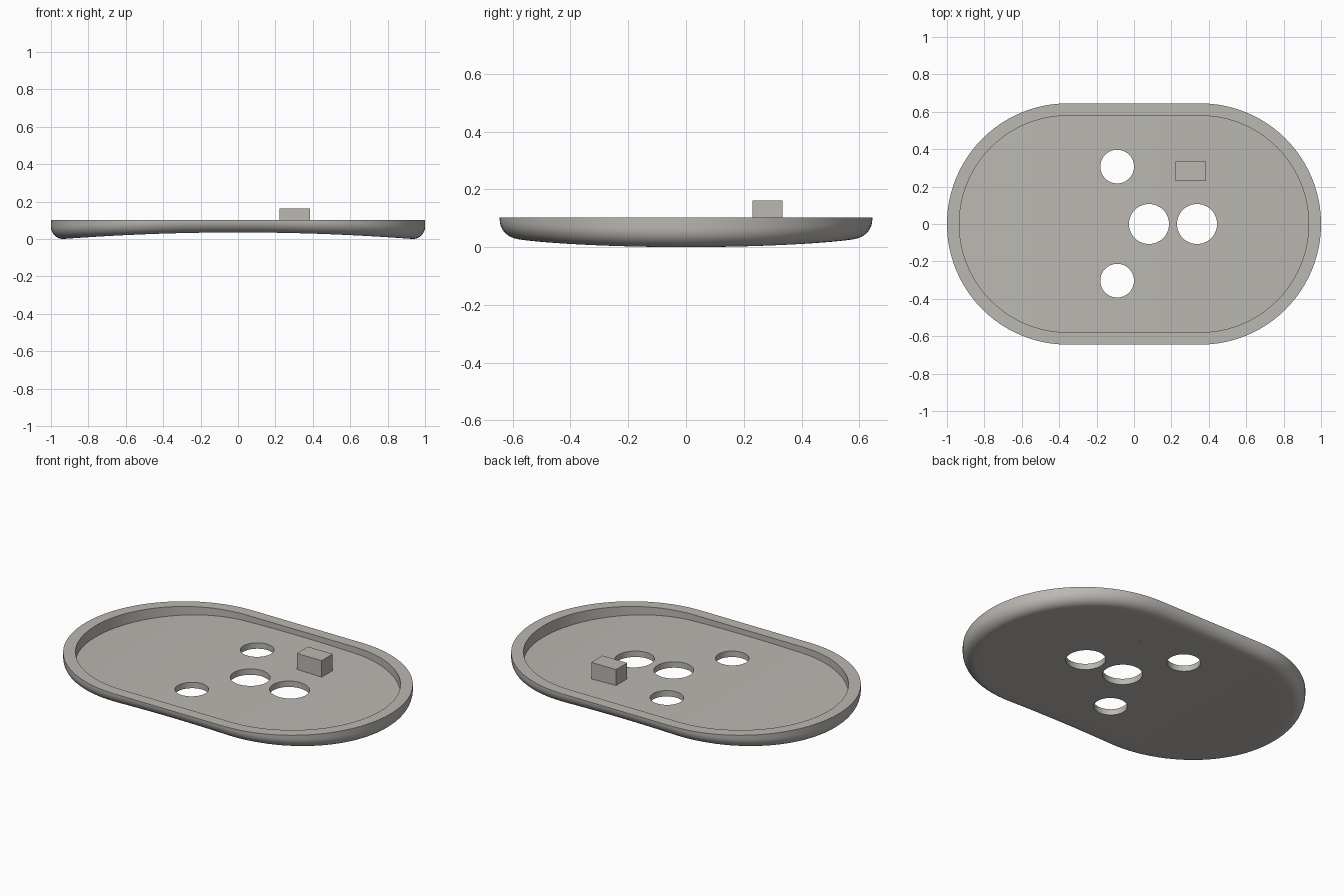
import bpy, bmesh, math

if "Cube" in bpy.data.objects:
    bpy.data.objects.remove(bpy.data.objects["Cube"])

R, HALF = 0.645, 0.355          # end radius and half length of the straight sides
TOP, ARCH, FILLET = 0.102, 0.035, 0.065
WALL, THICK = 0.066, 0.035

grey = bpy.data.materials.new("warm grey")
grey.diffuse_color = (0.50, 0.48, 0.45, 1)
grey.use_nodes = True
grey.node_tree.nodes["Principled BSDF"].inputs["Base Color"].default_value = grey.diffuse_color


def new_object(name, bm):
    bmesh.ops.recalc_face_normals(bm, faces=bm.faces)
    mesh = bpy.data.meshes.new(name)
    bm.to_mesh(mesh)
    bm.free()
    mesh.materials.append(grey)
    ob = bpy.data.objects.new(name, mesh)
    bpy.context.collection.objects.link(ob)
    return ob


def outline(inset, arc=48, straight=12):
    """Rounded-end outline moved inward by inset."""
    r, pts = R - inset, []
    for side in (1, -1):
        for i in range(arc):
            a = math.pi * (i / arc - 0.5)
            pts.append((side * (HALF + r * math.cos(a)), side * r * math.sin(a)))
        for i in range(straight):
            pts.append((side * HALF * (1 - 2 * i / straight), side * r))
    return pts


def arch(x):
    """Height of the bowed underside."""
    return ARCH * (1 - (x / (1 - FILLET)) ** 2)


# Tray: rings from the middle of the underside, round the rim, to the middle of the floor
rings = []
for i in range(8):
    d = R + (FILLET - R) * i / 8
    rings.append([(x, y, arch(x)) for x, y in outline(d)])
base = outline(FILLET)
for i in range(11):
    a = math.pi / 2 * i / 10
    d = FILLET * (1 - math.sin(a))
    h = FILLET * (1 - math.cos(a))
    rings.append([(x, y, arch(bx) + h) for (x, y), (bx, _) in zip(outline(d), base)])
for d in (0, WALL):
    rings.append([(x, y, TOP) for x, y in outline(d)])
for i in range(9):
    d = WALL + (R - WALL) * i / 8
    rings.append([(x, y, arch(x) + THICK) for x, y in outline(d)])

bm = bmesh.new()
loops = [[bm.verts.new(p) for p in ring] for ring in rings]
for a, b in zip(loops, loops[1:]):
    for i in range(len(a)):
        j = (i + 1) % len(a)
        bm.faces.new((a[i], a[j], b[j], b[i]))
bmesh.ops.remove_doubles(bm, verts=bm.verts, dist=1e-5)
tray = new_object("tray", bm)

# Round holes through the floor
bm = bmesh.new()
for x, y, r in ((0.08, 0, 0.107), (0.337, 0, 0.107), (-0.09, 0.307, 0.09), (-0.09, -0.303, 0.09)):
    res = bmesh.ops.create_cone(bm, cap_ends=True, segments=64, radius1=r, radius2=r, depth=0.6)
    bmesh.ops.translate(bm, verts=res["verts"], vec=(x, y, 0))
cutter = new_object("hole_cutter", bm)
cutter.hide_render = True
cut = tray.modifiers.new("holes", "BOOLEAN")
cut.operation, cut.solver, cut.object = "DIFFERENCE", "EXACT", cutter
bpy.context.view_layer.objects.active = tray
tray.select_set(True)
bpy.ops.object.modifier_apply(modifier=cut.name)
bpy.data.objects.remove(cutter)
bpy.ops.object.shade_smooth_by_angle(angle=math.radians(30))

# Small block standing on the floor
bm = bmesh.new()
bmesh.ops.create_cube(bm, size=1)
bmesh.ops.scale(bm, verts=bm.verts, vec=(0.162, 0.104, 0.130))
bmesh.ops.translate(bm, verts=bm.verts, vec=(0.304, 0.282, 0.097))
new_object("block", bm)
